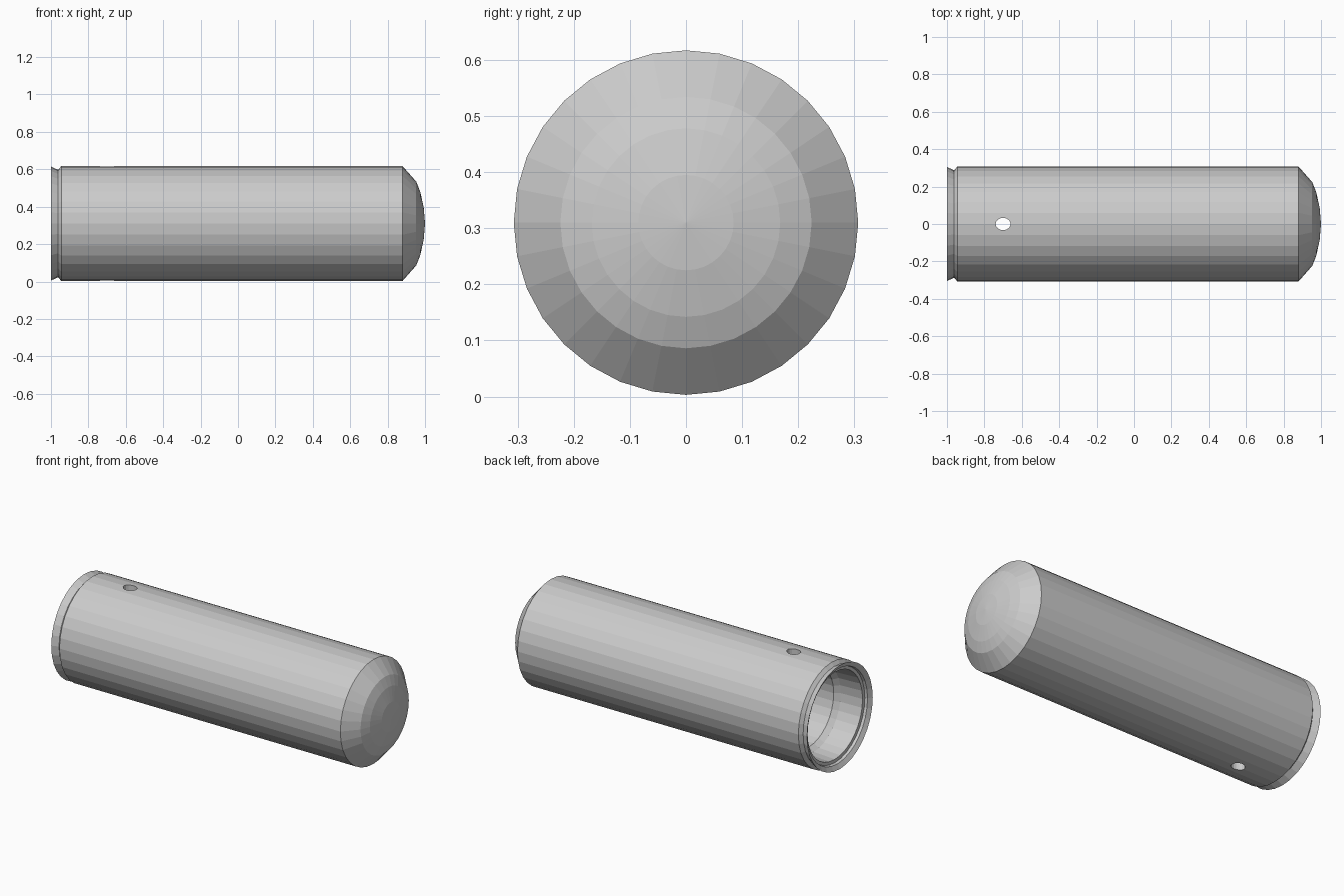
import bpy, bmesh, math

if "Cube" in bpy.data.objects:
    bpy.data.objects.remove(bpy.data.objects["Cube"])

SIDES = 32
CZ = 0.31  # height of the tube axis

steel = bpy.data.materials.new("plain grey")
steel.diffuse_color = (0.6, 0.6, 0.6, 1)
steel.use_nodes = True
steel.node_tree.nodes["Principled BSDF"].inputs["Base Color"].default_value = steel.diffuse_color


def revolve(name, profile):
    """Spin (x, radius) points around the horizontal axis; radius 0 closes an end."""
    bm = bmesh.new()
    rings = []
    for x, r in profile:
        if r == 0:
            rings.append([bm.verts.new((x, 0, CZ))] * SIDES)
        else:
            rings.append([bm.verts.new((x, r * math.sin(a), CZ + r * math.cos(a)))
                          for a in (2 * math.pi * i / SIDES for i in range(SIDES))])
    for a, b in zip(rings, rings[1:]):
        for i in range(SIDES):
            j = (i + 1) % SIDES
            bm.faces.new(list(dict.fromkeys((a[i], a[j], b[j], b[i]))))
    bmesh.ops.recalc_face_normals(bm, faces=bm.faces)
    mesh = bpy.data.meshes.new(name)
    bm.to_mesh(mesh)
    bm.free()
    mesh.materials.append(steel)
    obj = bpy.data.objects.new(name, mesh)
    bpy.context.collection.objects.link(obj)
    return obj


# Domed tube: dome, outer wall, grooved flared lip, stepped bore
tube = revolve("tube_body", [
    (1.0, 0), (0.993, 0.085), (0.975, 0.168), (0.953, 0.224),
    (0.88, 0.307), (-0.945, 0.307), (-0.962, 0.287), (-1.0, 0.305),
    (-0.985, 0.278), (-0.97, 0.274), (-0.968, 0.256), (-0.83, 0.25),
    (-0.80, 0.228), (0.80, 0.228), (0.85, 0)])

# Cross hole straight through both walls
bpy.ops.mesh.primitive_cylinder_add(vertices=16, radius=1, depth=1,
                                    location=(-0.70, 0, CZ))
cutter = bpy.context.object
cutter.name = "hole_cutter"
cutter.scale = (0.04, 0.033, 1)
cutter.hide_render = True
cutter.data.materials.append(steel)

cut = tube.modifiers.new("cross_hole", 'BOOLEAN')
cut.operation = 'DIFFERENCE'
cut.solver = 'EXACT'
cut.object = cutter
bpy.context.view_layer.objects.active = tube
bpy.ops.object.modifier_apply(modifier=cut.name)
bpy.data.objects.remove(cutter)
